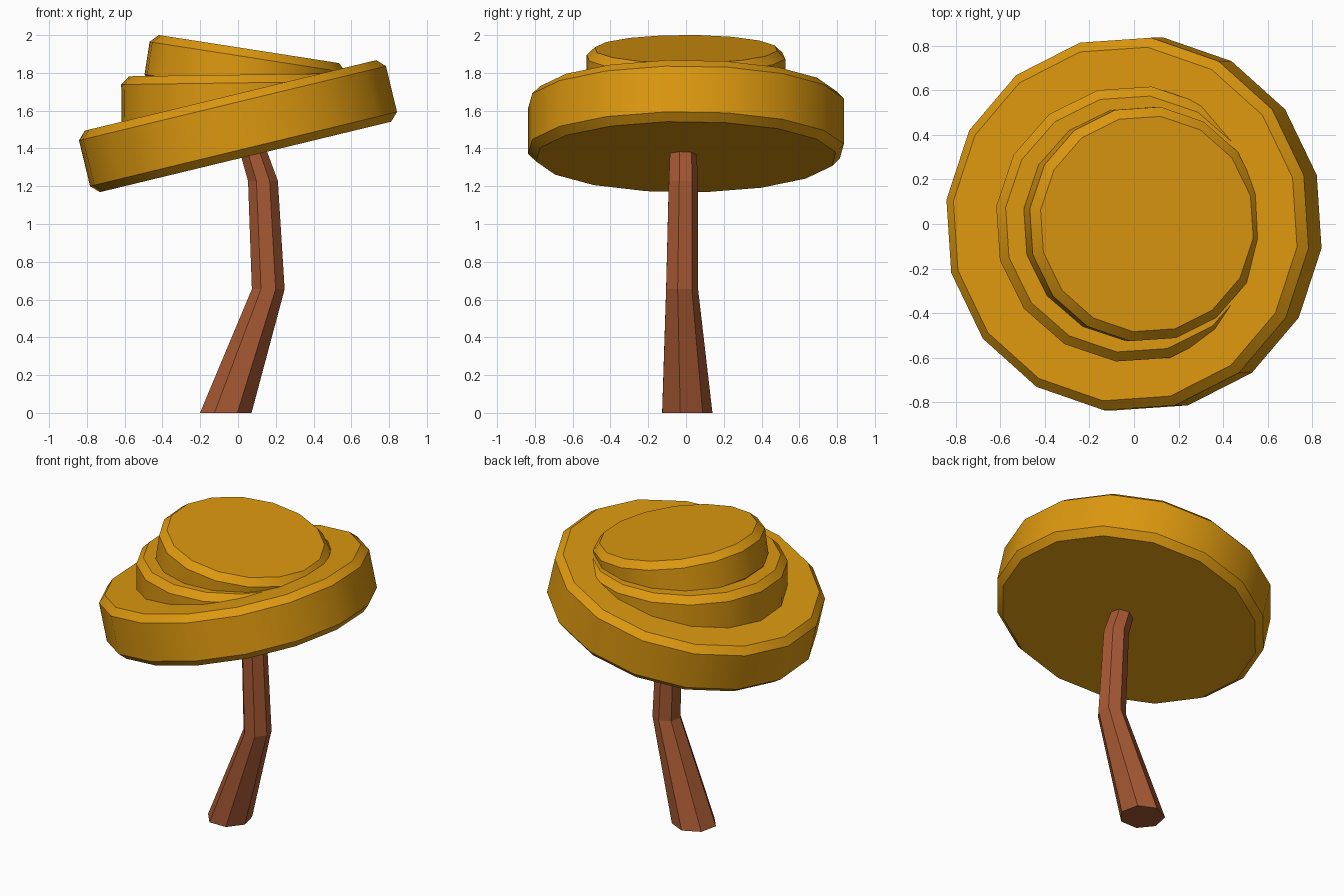
import bpy, bmesh, math
from mathutils import Matrix, Vector

if "Cube" in bpy.data.objects:
    bpy.data.objects.remove(bpy.data.objects["Cube"])


def material(name, rgb):
    m = bpy.data.materials.new(name)
    m.diffuse_color = (*rgb, 1)
    m.use_nodes = True
    m.node_tree.nodes["Principled BSDF"].inputs["Base Color"].default_value = m.diffuse_color
    return m


LEAF = material("golden leaves", (0.72, 0.315, 0.005))
BARK = material("reddish bark", (0.38, 0.098, 0.033))


def rings_object(name, rings, mat):
    """Skin a stack of equal rings (lists of points) and cap both ends."""
    bm = bmesh.new()
    loops = [[bm.verts.new(p) for p in ring] for ring in rings]
    n = len(loops[0])
    for a, b in zip(loops, loops[1:]):
        for i in range(n):
            j = (i + 1) % n
            bm.faces.new((a[i], a[j], b[j], b[i]))
    bm.faces.new(loops[0][::-1])
    bm.faces.new(loops[-1])
    me = bpy.data.meshes.new(name)
    bm.to_mesh(me)
    bm.free()
    me.materials.append(mat)
    ob = bpy.data.objects.new(name, me)
    bpy.context.collection.objects.link(ob)
    return ob


def circle(n, r, phase, centre):
    return [Vector(centre) + Vector((r * math.cos(a), r * math.sin(a), 0))
            for a in (math.radians(phase) + math.tau * i / n for i in range(n))]


def leaf_disc(name, radius, thick, tilt, centre, bevel=0.043):
    """Chamfered 16-sided disc, tilted in the front plane."""
    h = thick / 2
    profile = [(radius - bevel, -h), (radius, bevel - h),
               (radius, h - bevel), (radius - bevel, h)]
    place = Matrix.Translation(centre) @ Matrix.Rotation(math.radians(-tilt), 4, 'Y')
    rings = [[place @ p for p in circle(16, r, -7.4, (0, 0, z))] for r, z in profile]
    ob = rings_object(name, rings, LEAF)
    bpy.ops.object.select_all(action='DESELECT')
    ob.select_set(True)
    bpy.context.view_layer.objects.active = ob
    bpy.ops.object.shade_smooth_by_angle(angle=math.radians(30))


# Crooked seven-sided trunk: (x, y, z, radius)
path = [(-0.065, 0, 0, 0.14), (0.16, -0.025, 0.655, 0.089),
        (0.132, -0.018, 1.228, 0.081), (0.05, -0.018, 1.48, 0.07)]
rings_object("trunk", [circle(7, r, -12.5, (x, y, z)) for x, y, z, r in path], BARK)

# Three stacked foliage discs
leaf_disc("lower_foliage", 0.843, 0.335, 13.6, (0, 0, 1.518))
leaf_disc("middle_foliage", 0.622, 0.30, 0.8, (0, 0, 1.64))
t = math.radians(-8.85)
leaf_disc("upper_foliage", 0.53, 0.26, -8.85,
          (0.058 + 0.13 * math.sin(t), 0, 1.926 - 0.13 * math.cos(t)))
